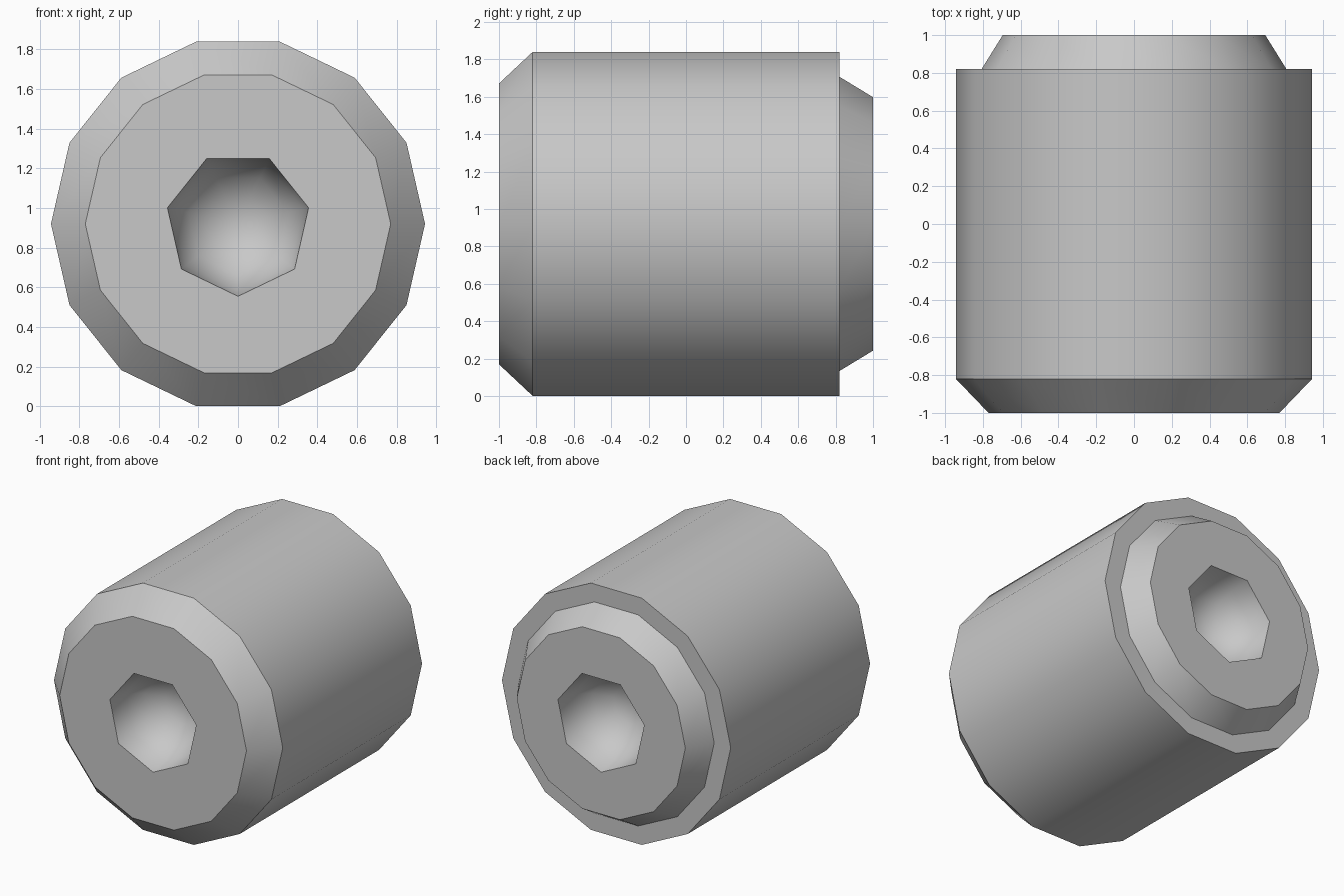
import bpy, bmesh
from math import sin, cos, pi, radians

cube = bpy.data.objects.get("Cube")
if cube:
    bpy.data.objects.remove(cube)

AXIS_Z = 0.92
BODY_SIDES, BOWL_SIDES = 14, 7
BOWL_R = 0.365
BOWL_STEPS = 4

bm = bmesh.new()


def ring(radius, y, sides, start=0.0):
    """Closed loop of vertices around the y axis."""
    angles = [start + 2 * pi * i / sides for i in range(sides)]
    return [bm.verts.new((radius * cos(a), y, AXIS_Z + radius * sin(a))) for a in angles]


def skin(a, b):
    """Quads between two loops of equal count."""
    for i in range(len(a)):
        j = (i + 1) % len(a)
        bm.faces.new((a[i], a[j], b[j], b[i]))


def loop_edges(loop):
    pairs = zip(loop, loop[1:] + loop[:1])
    return [bm.edges.get(p) or bm.edges.new(p) for p in pairs]


# Barrel: front chamfer, straight side, back shoulder and tapered boss
profile = [(0.77, -1), (0.943, -0.82), (0.943, 0.82), (0.807, 0.82), (0.695, 1)]
rings = [ring(r, y, BODY_SIDES) for r, y in profile]
for a, b in zip(rings, rings[1:]):
    skin(a, b)

# End faces, each with a round seven-sided bowl sunk into it
for end, outer in ((-1, rings[0]), (1, rings[-1])):
    bowl = []
    for k in range(BOWL_STEPS):
        lat = pi / 2 * k / BOWL_STEPS
        bowl.append(ring(BOWL_R * cos(lat), end * (1 - BOWL_R * sin(lat)),
                         BOWL_SIDES, -pi / 2))
    for a, b in zip(bowl, bowl[1:]):
        skin(a, b)
    pole = bm.verts.new((0, end * (1 - BOWL_R), AXIS_Z))
    for edge in loop_edges(bowl[-1]):
        bm.faces.new((*edge.verts, pole))
    bmesh.ops.triangle_fill(bm, use_beauty=True, normal=(0, end, 0),
                            edges=loop_edges(outer) + loop_edges(bowl[0]))

bmesh.ops.recalc_face_normals(bm, faces=bm.faces[:])

# Smooth around the axis, crisp at the chamfers and rims
for f in bm.faces:
    f.smooth = True
for e in bm.edges:
    level = abs(e.verts[0].co.y - e.verts[1].co.y) < 1e-4
    e.smooth = not (level and e.calc_face_angle(0) > radians(35))

mesh = bpy.data.meshes.new("barrel")
bm.to_mesh(mesh)
bm.free()
barrel = bpy.data.objects.new("barrel", mesh)
bpy.context.collection.objects.link(barrel)

# Plain grey finish
grey = bpy.data.materials.new("light grey")
grey.use_nodes = True
colour = (0.58, 0.58, 0.58, 1)
grey.diffuse_color = colour
grey.node_tree.nodes["Principled BSDF"].inputs["Base Color"].default_value = colour
mesh.materials.append(grey)
